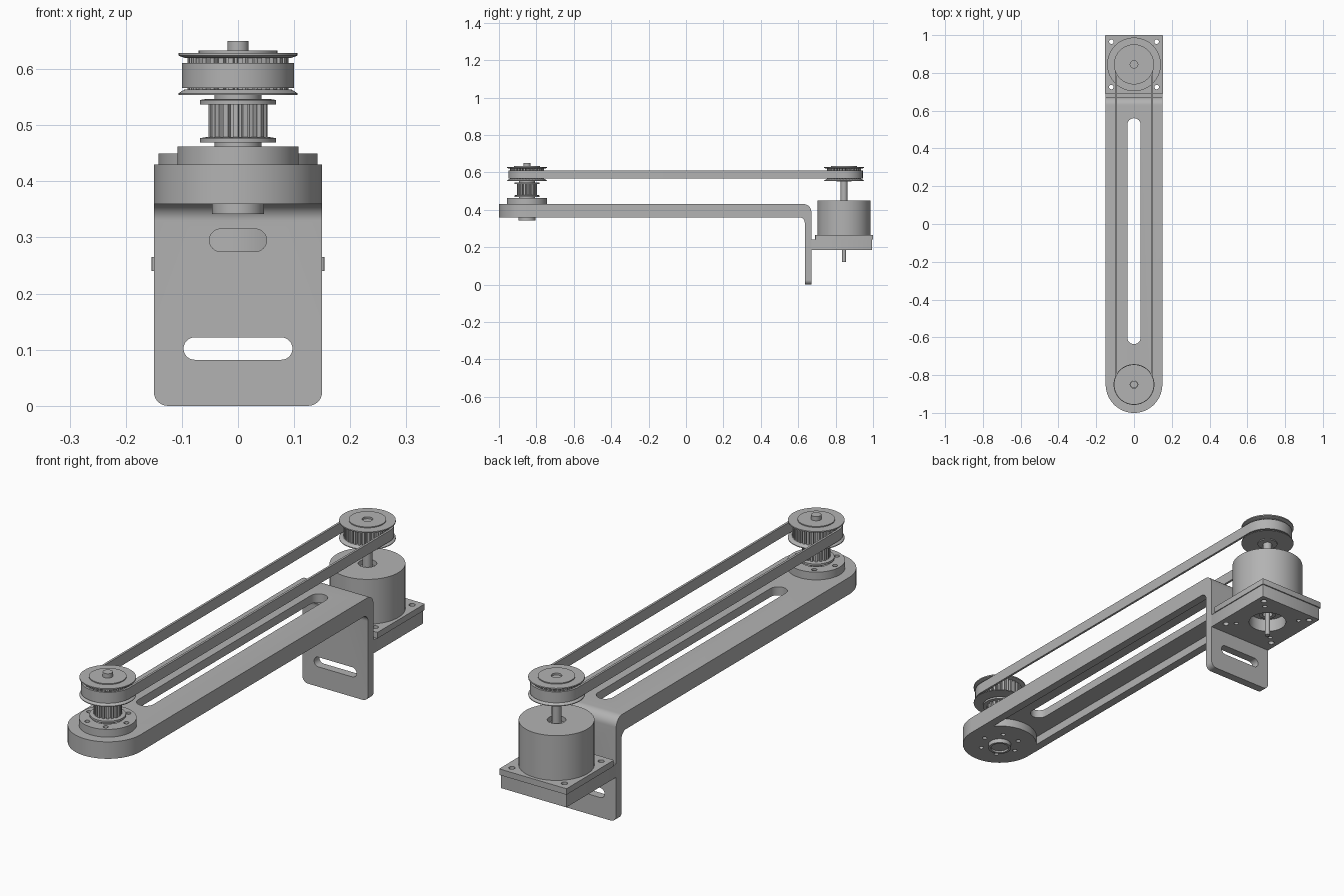
import bpy, bmesh
from math import sin, cos, pi, radians
from mathutils import Matrix, Vector

cube = bpy.data.objects.get("Cube")
if cube:
    bpy.data.objects.remove(cube, do_unlink=True)

grey = bpy.data.materials.new("machined grey")
grey.use_nodes = True
colour = (0.45, 0.45, 0.45, 1)
grey.diffuse_color = colour
grey.node_tree.nodes["Principled BSDF"].inputs["Base Color"].default_value = colour

FRONT, BACK = -0.85, 0.845      # the two pulley axes along y
parts = []


def finish(name, bm, cutter=False):
    bmesh.ops.remove_doubles(bm, verts=bm.verts, dist=1e-5)
    bmesh.ops.recalc_face_normals(bm, faces=bm.faces)
    mesh = bpy.data.meshes.new(name)
    bm.to_mesh(mesh)
    bm.free()
    mesh.materials.append(grey)
    obj = bpy.data.objects.new(name, mesh)
    bpy.context.collection.objects.link(obj)
    obj.hide_render = cutter
    if not cutter:
        parts.append(obj)
    return obj


def arc(cx, cy, r, a, b, n=10):
    return [(cx + r * cos(radians(a + (b - a) * i / n)),
             cy + r * sin(radians(a + (b - a) * i / n))) for i in range(n + 1)]


def rounded(cx, cy, hx, hy, r, n=10):
    """Rounded rectangle; becomes a slot or circle when r fills it."""
    pts = []
    for k, (sx, sy) in enumerate([(1, 1), (-1, 1), (-1, -1), (1, -1)]):
        for p in arc(cx + sx * (hx - r), cy + sy * (hy - r), r, 90 * k, 90 * k + 90, n):
            if not pts or (Vector(p) - Vector(pts[-1])).length > 1e-5:
                pts.append(p)
    if (Vector(pts[0]) - Vector(pts[-1])).length < 1e-5:
        pts.pop()
    return pts


def prism(name, pts, lo, hi, axis="z", cutter=False):
    """Extrude a flat outline along one axis."""
    place = {"x": lambda a, b: (lo, a, b), "y": lambda a, b: (a, lo, b),
             "z": lambda a, b: (a, b, lo)}[axis]
    bm = bmesh.new()
    face = bm.faces.new([bm.verts.new(place(*p)) for p in pts])
    out = bmesh.ops.extrude_face_region(bm, geom=[face])
    shift = Vector([(hi - lo) * (axis == a) for a in "xyz"])
    bmesh.ops.translate(bm, vec=shift,
                        verts=[v for v in out["geom"] if isinstance(v, bmesh.types.BMVert)])
    return finish(name, bm, cutter)


def lathe(name, profile, y, steps=56):
    """Spin an (r, z) profile about a vertical axis."""
    bm = bmesh.new()
    vs = [bm.verts.new((r, y, z)) for r, z in profile]
    edges = [bm.edges.new(pair) for pair in zip(vs, vs[1:])]
    bmesh.ops.spin(bm, geom=vs + edges, cent=(0, y, 0), axis=(0, 0, 1),
                   angle=2 * pi, steps=steps, use_duplicate=False)
    return finish(name, bm)


def hole(x, y, r, lo, hi):
    return prism("hole_cutter", rounded(x, y, r, r, r, 5), lo, hi, cutter=True)


def cut(obj, cutters, operation="DIFFERENCE"):
    for c in cutters:
        mod = obj.modifiers.new("cut", "BOOLEAN")
        mod.operation, mod.object, mod.solver = operation, c, "EXACT"
    bpy.context.view_layer.update()
    baked = bpy.data.meshes.new_from_object(
        obj.evaluated_get(bpy.context.evaluated_depsgraph_get()))
    obj.modifiers.clear()
    obj.data = baked
    for c in cutters:
        bpy.data.objects.remove(c, do_unlink=True)


def toothed(name, y, r, depth, teeth, lo, hi):
    pts = []
    for i in range(teeth):
        for f, rr in ((0, r), (0.5, r), (0.6, r - depth), (0.9, r - depth)):
            a = 2 * pi * (i + f) / teeth
            pts.append((rr * cos(a), y + rr * sin(a)))
    return prism(name, pts, lo, hi)


def bolt_circle(y, ring, r, count, lo, hi):
    return [hole(ring * cos(2 * pi * i / count), y + ring * sin(2 * pi * i / count), r, lo, hi)
            for i in range(count)]


# Arm and folded leg: one bent profile, trimmed to a round nose
bend = ([(-1.1, 0.36)] + arc(0.605, 0.33, 0.03, 90, 0) + [(0.635, 0), (0.67, 0)]
        + arc(0.63, 0.39, 0.04, 0, 90) + [(-1.1, 0.43)])
arm = prism("arm_bracket", bend, -0.2, 0.2, "x")
cut(arm, [prism("outline", rounded(0, 0.5, 0.15, 1.5, 0.15, 16), -1, 1, cutter=True)], "INTERSECT")
corners = [prism("corner", [(s * x, z) for x, z in arc(0.125, 0.025, 0.025, -90, 0)
                            + [(0.2, 0.025), (0.2, -0.05), (0.125, -0.05)]],
                 0.5, 0.8, "y", True) for s in (1, -1)]
pocket = [(-0.115, 0.6), (0.115, 0.6)] + arc(0, FRONT, 0.15, 40, 140, 16)
cut(arm, corners + [
    prism("pocket", pocket, 0.3, 0.395, cutter=True),
    prism("long_slot", rounded(0, -0.038, 0.035, 0.598, 0.035), 0.2, 0.6, cutter=True),
    prism("low_slot", rounded(0, 0.102, 0.097, 0.02, 0.02), 0.5, 0.8, "y", True),
    prism("high_slot", rounded(0, 0.295, 0.051, 0.02, 0.02), 0.5, 0.8, "y", True),
] + bolt_circle(FRONT, 0.08, 0.009, 6, 0.3, 0.38))

# Bearing housing on the nose, and its hub underneath
housing = lathe("bearing_housing", [(0, 0.42), (0.108, 0.42), (0.108, 0.462), (0.06, 0.462),
                                    (0.06, 0.455), (0, 0.455)], FRONT)
cut(housing, bolt_circle(FRONT, 0.085, 0.01, 6, 0.445, 0.5))
lathe("bearing_hub", [(0, 0.37), (0.046, 0.37), (0.046, 0.342), (0.036, 0.342),
                      (0.036, 0.35), (0, 0.35)], FRONT)

# Output shaft and small pulley
lathe("output_shaft", [(0, 0.35), (0.019, 0.35), (0.019, 0.65), (0, 0.65)], FRONT, 24)
lathe("small_pulley_hub", [(0, 0.45), (0.042, 0.45), (0.042, 0.556), (0, 0.556)], FRONT)
toothed("small_pulley_teeth", FRONT, 0.053, 0.009, 18, 0.475, 0.54)
for z, label in ((0.469, "lower"), (0.537, "upper")):
    lathe("small_pulley_flange_" + label, [(0, z), (0.068, z), (0.068, z + 0.008),
                                           (0.055, z + 0.01), (0, z + 0.01)], FRONT)

# Matching large pulleys; the motor one has an open bore
for y, label in ((FRONT, "front"), (BACK, "motor")):
    toothed("large_pulley_teeth_" + label, y, 0.09, 0.012, 32, 0.56, 0.624)
    lathe("large_pulley_lower_flange_" + label,
          [(0, 0.55), (0.04, 0.55), (0.04, 0.554), (0.106, 0.554), (0.106, 0.557),
           (0.095, 0.564), (0, 0.564)], y)
    bore = [(0.02, 0.633), (0.02, 0.625), (0, 0.625)]
    lathe("large_pulley_upper_flange_" + label,
          [(0, 0.62), (0.095, 0.62), (0.106, 0.624), (0.106, 0.629), (0.07, 0.629),
           (0.07, 0.633)] + bore, y)

# Belt loop
belt = prism("belt", rounded(0, (FRONT + BACK) / 2, 0.1, (BACK - FRONT) / 2 + 0.1, 0.1, 16),
             0.566, 0.611)
cut(belt, [prism("belt_inside", rounded(0, (FRONT + BACK) / 2, 0.091,
                                        (BACK - FRONT) / 2 + 0.091, 0.091, 16),
                 0.5, 0.7, cutter=True)])

# Motor mount: block with a slightly wider flange
block = prism("mount_block", rounded(0, 0.83, 0.15, 0.165, 0.004, 2), 0.185, 0.241)
flange = prism("mount_flange", rounded(0, 0.845, 0.154, 0.155, 0.004, 2), 0.24, 0.265)
for plate, lo in ((block, 0.1), (flange, 0.2)):
    cutters = [hole(sx * 0.12, BACK + sy * 0.12, 0.012, lo, 0.3)
               for sx in (1, -1) for sy in (1, -1)]
    if plate is block:
        cutters += [hole(sx * 0.09, BACK + sy * 0.09, 0.009, lo, 0.22)
                    for sx in (1, -1) for sy in (1, -1)]
        cutters.append(prism("pilot_bore", rounded(0, BACK, 0.075, 0.075, 0.075),
                             lo, 0.3, cutter=True))
    cut(plate, cutters)

# Motor body with top recess, pilot ring and shafts
lathe("motor_body", [(0, 0.26), (0.142, 0.26), (0.142, 0.45), (0.035, 0.45),
                     (0.035, 0.43), (0, 0.43)], BACK)
lathe("motor_pilot", [(0, 0.245), (0.02, 0.245), (0.02, 0.22), (0.035, 0.22),
                      (0.035, 0.245)], BACK)
lathe("motor_shaft", [(0, 0.42), (0.018, 0.42), (0.018, 0.56), (0, 0.56)], BACK, 24)
lathe("motor_tail_shaft", [(0, 0.122), (0.011, 0.122), (0.011, 0.26), (0, 0.26)], BACK, 20)

# Smooth curved walls, keep edges crisp
for obj in bpy.context.view_layer.objects:
    obj.select_set(obj in parts)
bpy.context.view_layer.objects.active = arm
bpy.ops.object.shade_smooth_by_angle(angle=radians(30))
